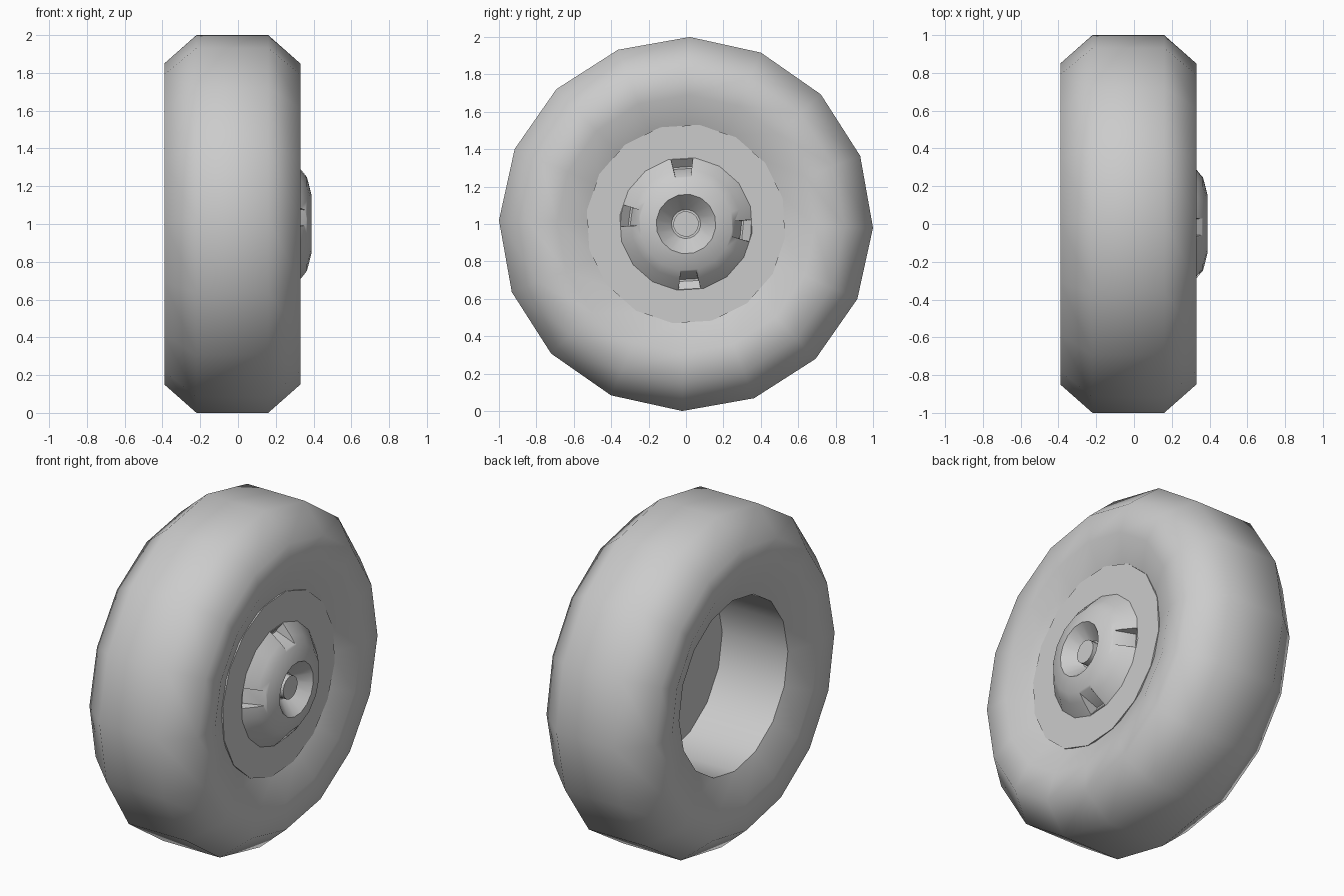
import bpy, bmesh, math
from mathutils import Matrix, Vector

cube = bpy.data.objects.get("Cube")
if cube:
    bpy.data.objects.remove(cube)

grey = bpy.data.materials.new("plain_grey")
grey.use_nodes = True
grey.diffuse_color = (0.6, 0.6, 0.6, 1)
grey.node_tree.nodes["Principled BSDF"].inputs["Base Color"].default_value = (0.6, 0.6, 0.6, 1)


def add_object(name, bm):
    bmesh.ops.recalc_face_normals(bm, faces=bm.faces)
    mesh = bpy.data.meshes.new(name)
    bm.to_mesh(mesh)
    bm.free()
    obj = bpy.data.objects.new(name, mesh)
    bpy.context.collection.objects.link(obj)
    mesh.materials.append(grey)
    return obj


def lathe(name, profile, sides, turn, closed):
    """Spin (x, radius) points about the axle; open profiles get end caps."""
    bm = bmesh.new()
    rings = []
    for x, r in profile:
        angles = [math.radians(turn) + math.tau * i / sides for i in range(sides)]
        rings.append([bm.verts.new((x, r * math.cos(a), 1 + r * math.sin(a))) for a in angles])
    pairs = list(zip(rings, rings[1:]))
    if closed:
        pairs.append((rings[-1], rings[0]))
    else:
        bm.faces.new(rings[0])
        bm.faces.new(rings[-1])
    for a, b in pairs:
        for i in range(sides):
            j = (i + 1) % sides
            bm.faces.new((a[i], a[j], b[j], b[i]))
    return add_object(name, bm)


def smooth(obj, degrees):
    bpy.ops.object.select_all(action='DESELECT')
    obj.select_set(True)
    bpy.context.view_layer.objects.active = obj
    bpy.ops.object.shade_smooth_by_angle(angle=math.radians(degrees))


# Tyre: half section mirrored about its middle plane
mid = -0.03
half = [(0.19, 1.0), (0.36, 0.85), (0.36, 0.69), (0.285, 0.515)]
section = [(mid + x, r) for x, r in half] + [(mid - x, r) for x, r in reversed(half)]
tyre = lathe("tyre", section, 16, -1.15, True)
smooth(tyre, 50)

# Wheel: disc, domed hub, conical recess and centre boss
wheel = lathe("wheel_hub", [
    (0.12, 0.535), (0.27, 0.535), (0.27, 0.357),
    (0.33, 0.295), (0.365, 0.25), (0.388, 0.16),
    (0.30, 0.078), (0.30, 0.068), (0.347, 0.068)], 16, 15, False)

# Tapered pockets cut around the hub rim
cutter_bm = bmesh.new()
# x, inner radius, outer radius, inner half width, outer half width
levels = [(0.235, 0.295, 0.305, 0.048, 0.052), (0.42, 0.233, 0.515, 0.038, 0.09)]
for angle in (-6, 93.5, 172.5, 273):
    spin = Matrix.Rotation(math.radians(angle), 4, 'X')
    quads = []
    for x, r0, r1, w0, w1 in levels:
        corners = [(x, r0, -w0), (x, r1, -w1), (x, r1, w1), (x, r0, w0)]
        quads.append([cutter_bm.verts.new(spin @ Vector(c) + Vector((0, 0, 1))) for c in corners])
    low, high = quads
    cutter_bm.faces.new(low)
    cutter_bm.faces.new(high)
    for i in range(4):
        j = (i + 1) % 4
        cutter_bm.faces.new((low[i], low[j], high[j], high[i]))
cutter = add_object("pocket_cutter", cutter_bm)

cut = wheel.modifiers.new("pockets", 'BOOLEAN')
cut.operation = 'DIFFERENCE'
cut.solver = 'EXACT'
cut.object = cutter
bpy.context.view_layer.objects.active = wheel
bpy.ops.object.modifier_apply(modifier=cut.name)
bpy.data.objects.remove(cutter)
smooth(wheel, 35)
